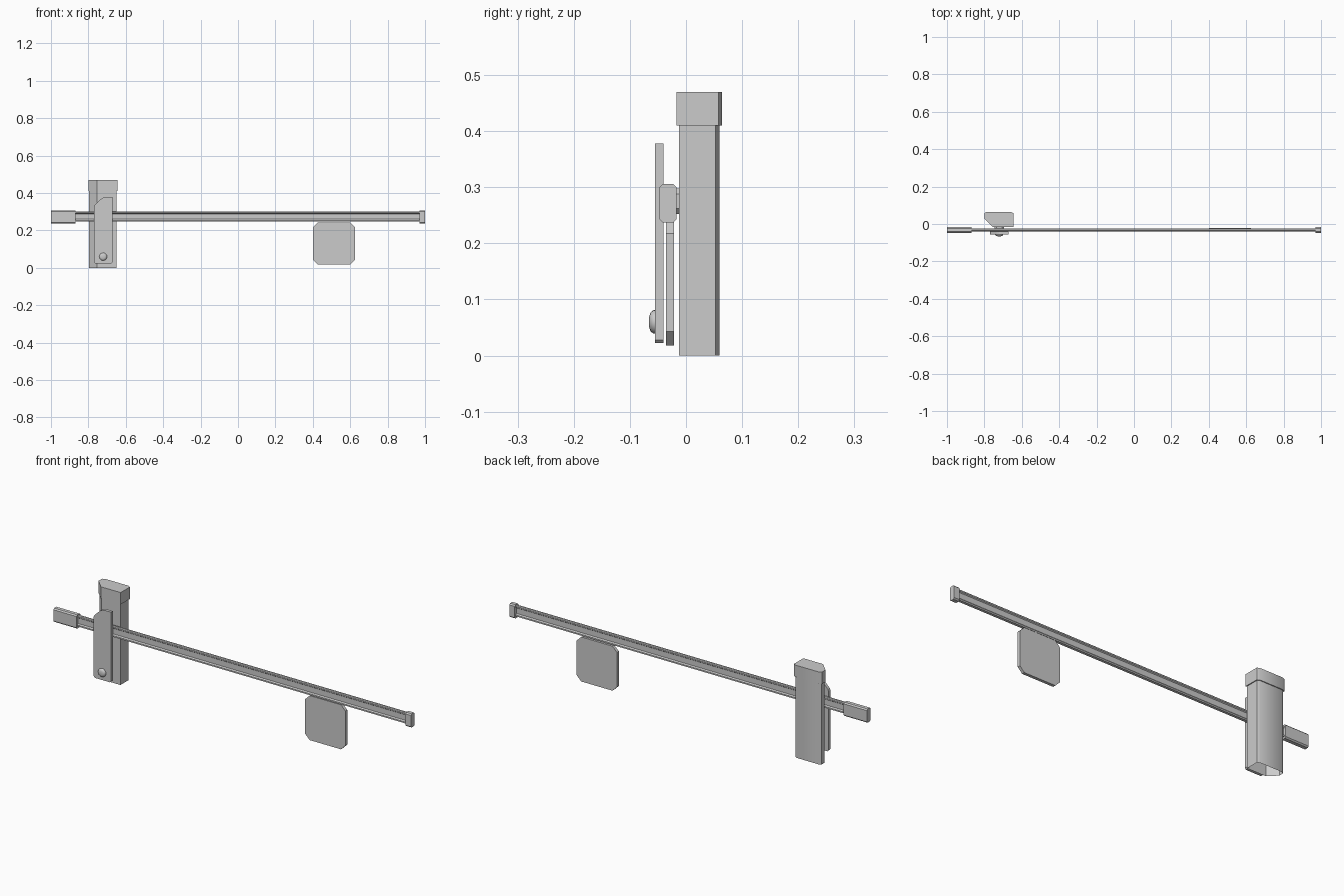
import bpy, bmesh, math
from mathutils import Vector

if "Cube" in bpy.data.objects:
    bpy.data.objects.remove(bpy.data.objects["Cube"])


def prism(name, pts, axis, lo, hi, open_bottom=False, smooth=0):
    """Extrude a 2D outline along an axis: x uses (y,z), y uses (x,z), z uses (x,y)."""
    place = {'x': lambda a, b, t: (t, a, b),
             'y': lambda a, b, t: (a, t, b),
             'z': lambda a, b, t: (a, b, t)}[axis]
    bm = bmesh.new()
    ends = [[bm.verts.new(place(a, b, t)) for a, b in pts] for t in (lo, hi)]
    n = len(pts)
    for i in range(n):
        j = (i + 1) % n
        bm.faces.new((ends[0][i], ends[0][j], ends[1][j], ends[1][i]))
    bm.faces.new(ends[0])
    bm.faces.new(ends[1])
    bmesh.ops.recalc_face_normals(bm, faces=bm.faces)
    if open_bottom:
        bottom = [f for f in bm.faces if f.normal.z < -0.9]
        bmesh.ops.delete(bm, geom=bottom, context='FACES_ONLY')
    return finish(name, bm, smooth)


def finish(name, bm, smooth=0):
    mesh = bpy.data.meshes.new(name)
    bm.to_mesh(mesh)
    bm.free()
    ob = bpy.data.objects.new(name, mesh)
    bpy.context.collection.objects.link(ob)
    if smooth:
        bpy.ops.object.select_all(action='DESELECT')
        ob.select_set(True)
        bpy.context.view_layer.objects.active = ob
        bpy.ops.object.shade_smooth_by_angle(angle=math.radians(smooth))
    return ob


def chamfered(a0, a1, b0, b1, c):
    """Rectangle outline with cut corners."""
    return [(a0 + c, b0), (a1 - c, b0), (a1, b0 + c), (a1, b1 - c),
            (a1 - c, b1), (a0 + c, b1), (a0, b1 - c), (a0, b0 + c)]


def cabinet_outline(g):
    """Cabinet plan with a large front left chamfer, grown by g."""
    return [(-0.755, -0.0125 - g), (-0.649 + g, -0.0125 - g),
            (-0.649 + g, 0.053 + g), (-0.662 + g, 0.06 + g),
            (-0.783 - g, 0.06 + g), (-0.796 - g, 0.053 + g),
            (-0.796 - g, 0.029)]


# Cabinet shell (open underneath) and its lid
prism("cabinet", cabinet_outline(0), 'z', 0, 0.412, open_bottom=True, smooth=40)
prism("cabinet_lid", cabinet_outline(0.0045), 'z', 0.41, 0.47, smooth=40)

# Barrier arm: hollow-sided rail section
front = [(-0.039, 0.247), (-0.039, 0.254), (-0.034, 0.260),
         (-0.034, 0.288), (-0.039, 0.292), (-0.039, 0.298), (-0.036, 0.302)]
back = [(-0.064 - y, z) for y, z in reversed(front)]
prism("barrier_arm", front + back, 'x', -0.88, 0.98)

# Counterweight and tip cap on the arm ends
prism("counterweight", chamfered(-0.047, -0.017, 0.237, 0.306, 0.006), 'x', -1.0, -0.87)
prism("arm_tip_cap", chamfered(-0.047, -0.017, 0.237, 0.306, 0.006), 'x', 0.97, 1.0)

# Hanging sign plate
prism("sign_plate", chamfered(0.401, 0.626, 0.018, 0.243, 0.025), 'y', -0.036, -0.021)

# Front mounting plate with a slanted, rounded top
prism("mounting_plate",
      [(-0.762, 0.022), (-0.678, 0.022), (-0.672, 0.028), (-0.672, 0.378),
       (-0.708, 0.378), (-0.722, 0.375), (-0.735, 0.367), (-0.765, 0.338),
       (-0.769, 0.328), (-0.769, 0.03)], 'y', -0.055, -0.040)

# Hidden pivot block joining plate, arm and cabinet
prism("pivot_block", chamfered(-0.745, -0.695, 0.252, 0.298, 0.01), 'y', -0.042, -0.012)

# Domed bolt head on the mounting plate
bm = bmesh.new()
rings = []
for r, y in ((0.021, -0.054), (0.021, -0.058), (0.017, -0.063), (0.010, -0.0655)):
    rings.append([bm.verts.new((-0.721 + r * math.cos(k * math.tau / 20), y,
                                0.06 + r * math.sin(k * math.tau / 20))) for k in range(20)])
for a, b in zip(rings, rings[1:]):
    for k in range(20):
        j = (k + 1) % 20
        bm.faces.new((a[k], a[j], b[j], b[k]))
bm.faces.new(rings[0])
bm.faces.new(rings[-1])
bmesh.ops.recalc_face_normals(bm, faces=bm.faces)
finish("bolt_head", bm, smooth=50)
